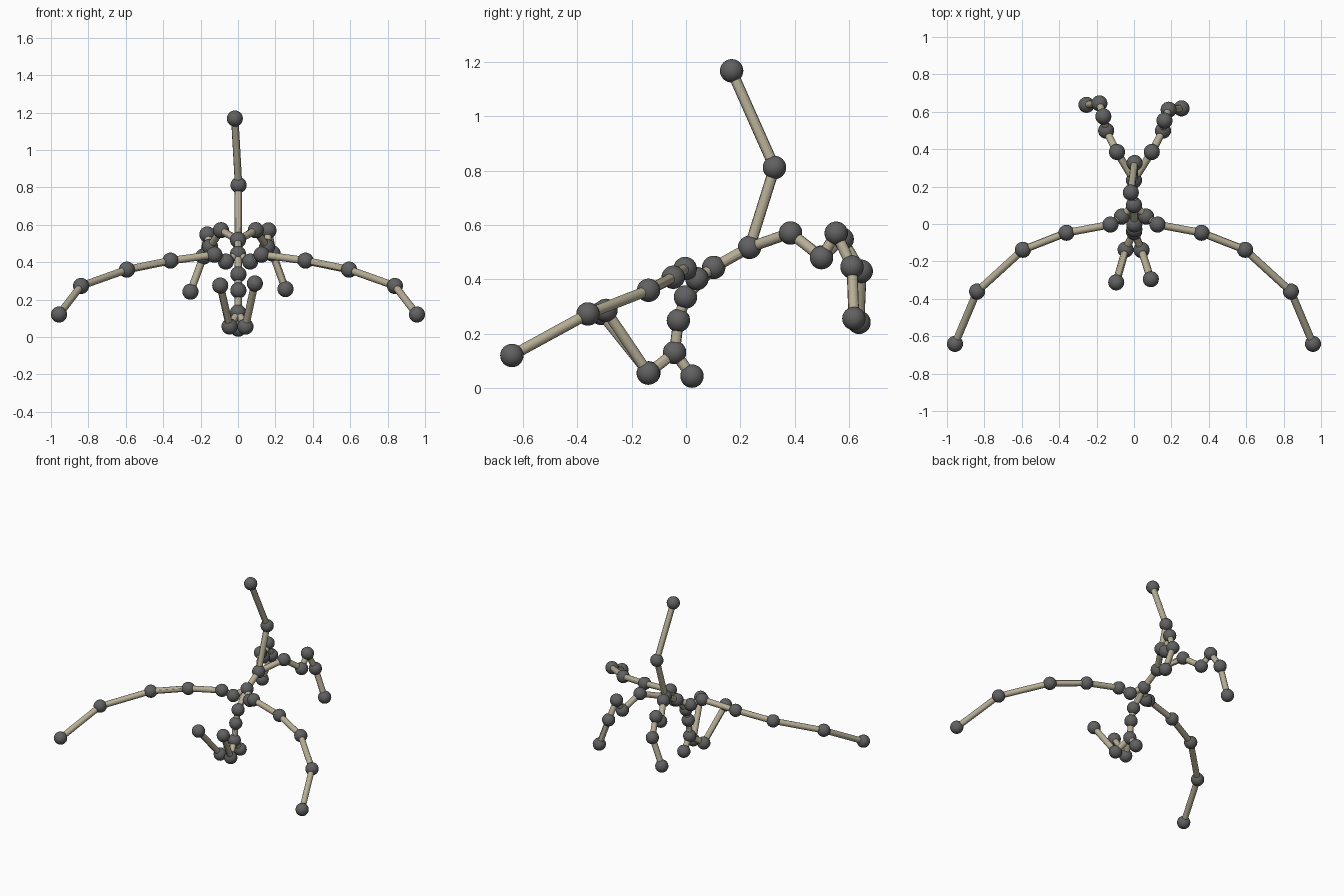
import bpy
from mathutils import Vector

if "Cube" in bpy.data.objects:
    bpy.data.objects.remove(bpy.data.objects["Cube"])

JOINT_R, BONE_R = 0.043, 0.02


def material(name, color):
    m = bpy.data.materials.new(name)
    m.diffuse_color = color
    m.use_nodes = True
    m.node_tree.nodes["Principled BSDF"].inputs["Base Color"].default_value = m.diffuse_color
    return m


bone_mat = material("bone_beige", (0.48, 0.43, 0.31, 1))
joint_mat = material("joint_grey", (0.12, 0.12, 0.12, 1))


def finish(name, mat):
    ob = bpy.context.object
    ob.name = name
    ob.data.materials.append(mat)
    bpy.ops.object.shade_smooth_by_angle()


def joint(name, p):
    bpy.ops.mesh.primitive_uv_sphere_add(segments=24, ring_count=16, radius=JOINT_R, location=p)
    finish(name + "_joint", joint_mat)


def bone(name, a, b):
    a, b = Vector(a), Vector(b)
    d = b - a
    bpy.ops.mesh.primitive_cylinder_add(vertices=12, radius=BONE_R, depth=d.length, location=(a + b) / 2)
    bpy.context.object.rotation_euler = d.to_track_quat('Z', 'Y').to_euler()
    finish(name + "_bone", bone_mat)


def chain(name, start, points):
    """Bones through the points, beginning at an already built joint (or None)."""
    prev = start
    for p in points:
        joint(name, p)
        if prev is not None:
            bone(name, prev, p)
        prev = p


hip = (0, 0.234, 0.518)
chest = (0, 0.102, 0.444)
head = (0, -0.042, 0.131)

# Spine from tail tip down to the head
chain("spine", None, [(-0.017, 0.168, 1.168), (0.003, 0.326, 0.812), hip, chest,
                      (0.002, -0.002, 0.335), (0.002, -0.028, 0.249), head,
                      (0.002, 0.022, 0.044)])

# Wings, mirrored
for side, s in (("right", 1), ("left", -1)):
    chain(side + "_wing", chest, [(s * x, y, z) for x, y, z in (
        (0.065, 0.04, 0.403), (0.126, -0.003, 0.44), (0.361, -0.047, 0.408),
        (0.594, -0.138, 0.36), (0.839, -0.361, 0.273), (0.957, -0.641, 0.12))])

# Legs, slightly different pose each side
chain("right_leg", hip, [(0.095, 0.385, 0.571), (0.155, 0.499, 0.48), (0.163, 0.553, 0.57),
                         (0.185, 0.611, 0.446), (0.254, 0.618, 0.256)])
chain("left_leg", hip, [(-0.091, 0.385, 0.571), (-0.149, 0.499, 0.482), (-0.164, 0.575, 0.548),
                        (-0.185, 0.645, 0.43), (-0.254, 0.637, 0.242)])

# Ears
chain("right_ear", head, [(0.04, -0.139, 0.055), (0.09, -0.295, 0.286)])
chain("left_ear", head, [(-0.045, -0.137, 0.056), (-0.095, -0.312, 0.275)])
